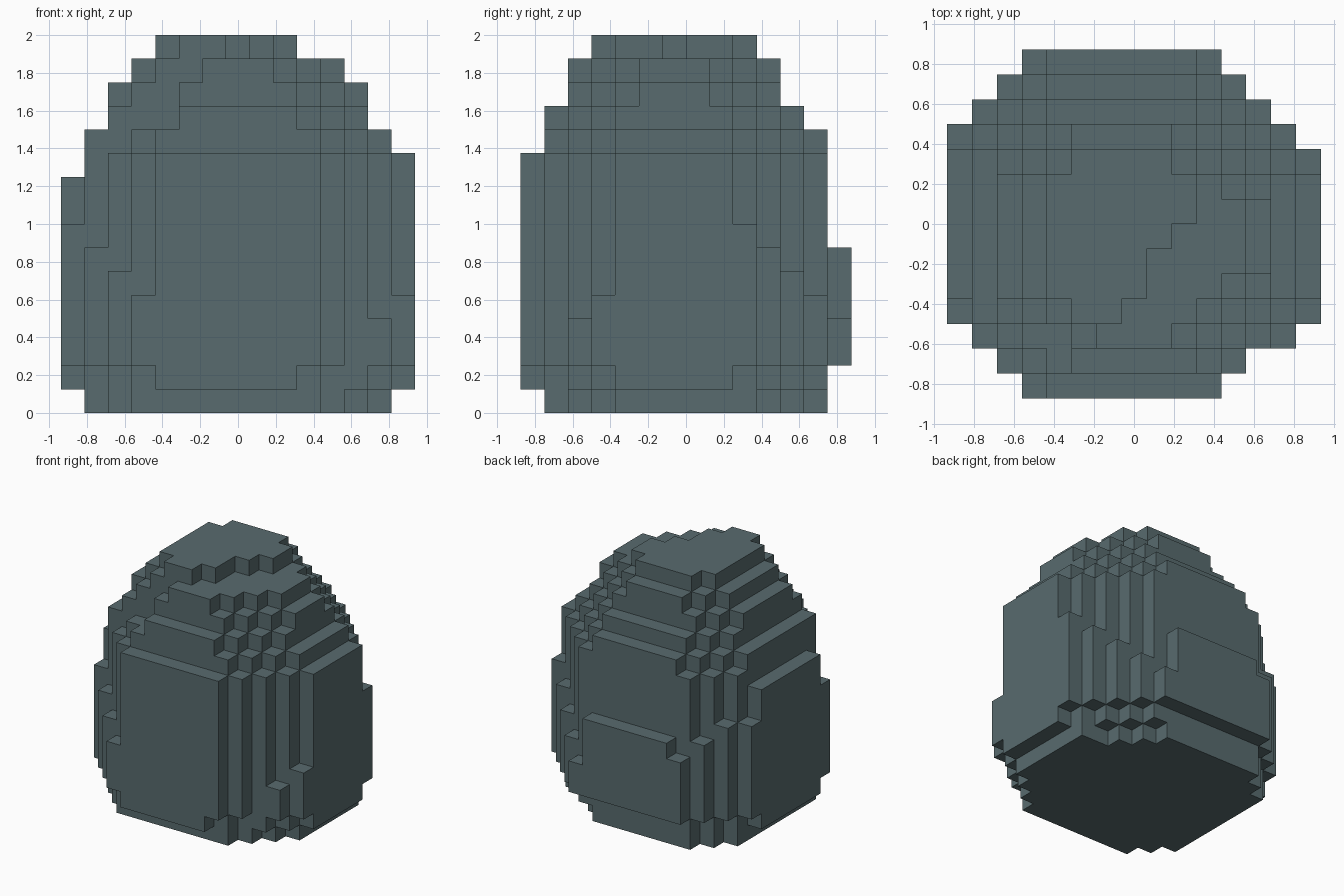
import bpy, bmesh
from mathutils import Vector

if "Cube" in bpy.data.objects:
    bpy.data.objects.remove(bpy.data.objects["Cube"], do_unlink=True)

S = 0.125                                  # block size
ORIGIN = Vector((-7.5 * S, -7 * S, 0))

# One stone-green colour
mat = bpy.data.materials.new("dark_slate_green")
mat.use_nodes = True
COLOUR = (0.098, 0.147, 0.156, 1)
mat.diffuse_color = COLOUR
bsdf = mat.node_tree.nodes["Principled BSDF"]
bsdf.inputs["Base Color"].default_value = COLOUR
bsdf.inputs["Roughness"].default_value = 0.9

# Each course is a box of blocks with four diagonally cut corners:
# x range, y range, min x+y, max x+y, max x-y, max y-x
BODY = (0, 14, 0, 13, 4, 22, 10, 9)        # wide belly with the back bulge
CHEST = (0, 14, 0, 12, 4, 22, 10, 9)       # above the back bulge
COURSES = [
    (1, 13, 1, 12, 4, 21, 9, 9),
    (0, 14, 0, 12, 4, 22, 9, 9),
    *[BODY] * 5,
    *[CHEST] * 3,
    (1, 14, 0, 12, 4, 22, 10, 9),
    (1, 13, 1, 12, 5, 21, 9, 8),
    (2, 12, 1, 11, 6, 20, 8, 7),
    (2, 12, 2, 10, 6, 19, 7, 6),
    (3, 11, 2, 10, 7, 18, 6, 5),
    (4, 9, 3, 9, 8, 17, 2, 4),
]


def corner_extras(i, j, k):
    """How far each corner swells outward by one block at this height."""
    belly = 2 <= k <= 9
    front_left = belly and k < 5 + j
    back_right = belly and k < 17 - j
    front_right = (1 <= k <= 9 and j >= 2 and k < 2 + j and k < 5) or (k == 15 and j <= 4)
    back_left = belly and k < min(19 - j, 8)
    return front_left, back_right, front_right, back_left


cells = set()
for k, (x0, x1, y0, y1, a, d, b, c) in enumerate(COURSES):
    for i in range(x0, x1 + 1):
        for j in range(y0, y1 + 1):
            fl, br, fr, bl = corner_extras(i, j, k)
            if (i + j >= a - fl and i + j <= d + br
                    and i - j <= b + fr and j - i <= c + bl):
                cells.add((i, j, k))

# A few uneven blocks on the shoulders and foot
cells ^= {(1, 3, 11), (2, 3, 12), (4, 2, 12), (4, 2, 13), (5, 2, 14), (13, 9, 0)}

# Skin the blocks with outward faces only
bm = bmesh.new()
verts = {}


def vert(p):
    if p not in verts:
        verts[p] = bm.verts.new(ORIGIN + Vector(p) * S)
    return verts[p]


for cell in sorted(cells):
    for axis in range(3):
        u, v = (axis + 1) % 3, (axis + 2) % 3
        for side in (0, 1):
            near = list(cell)
            near[axis] += 1 if side else -1
            if tuple(near) in cells:
                continue
            ring = []
            for du, dv in ((0, 0), (1, 0), (1, 1), (0, 1)):
                p = list(cell)
                p[axis] += side
                p[u] += du
                p[v] += dv
                ring.append(vert(tuple(p)))
            bm.faces.new(ring if side else ring[::-1])

mesh = bpy.data.meshes.new("block_egg")
bm.to_mesh(mesh)
bm.free()
mesh.materials.append(mat)
egg = bpy.data.objects.new("block_egg", mesh)
bpy.context.collection.objects.link(egg)
